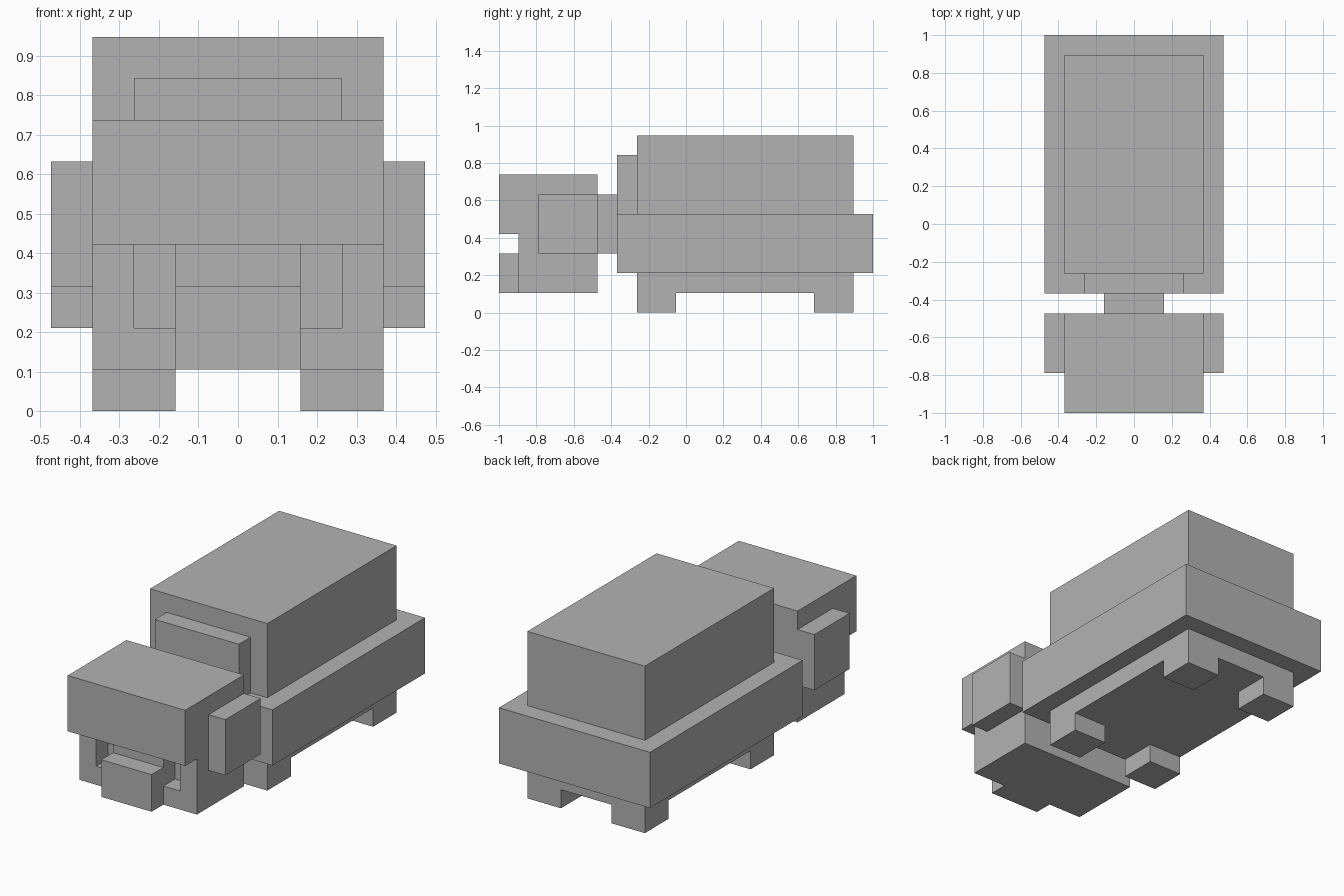
import bpy
from mathutils import Vector

cube = bpy.data.objects.get("Cube")
if cube:
    bpy.data.objects.remove(cube, do_unlink=True)

U = 2 / 19  # one block: the whole model is 19 blocks long

grey = bpy.data.materials.new("plain_grey")
grey.use_nodes = True
grey.diffuse_color = (0.45, 0.45, 0.45, 1)
grey.node_tree.nodes["Principled BSDF"].inputs["Base Color"].default_value = grey.diffuse_color


def box(name, x, y, z):
    """Box from (low, high) ranges given in blocks."""
    bpy.ops.mesh.primitive_cube_add(size=1)
    obj = bpy.context.object
    obj.name = obj.data.name = name
    low, high = (Vector(corner) * U for corner in zip(x, y, z))
    for v in obj.data.vertices:
        v.co = (low + high) / 2 + v.co * (high - low)
    obj.data.materials.append(grey)
    return obj


def mirror(x):
    return (-x[1], -x[0])


def carve(obj, cuts):
    """Cut each box range out of the object."""
    for cut in cuts:
        cutter = box("cutter", *cut)
        cutter.hide_render = True
        mod = obj.modifiers.new("carve", "BOOLEAN")
        mod.operation = "DIFFERENCE"
        mod.solver = "EXACT"
        mod.object = cutter
        bpy.context.view_layer.objects.active = obj
        bpy.ops.object.modifier_apply(modifier=mod.name)
        bpy.data.objects.remove(cutter, do_unlink=True)


# Shell: wide rim, domed block and raised front plate
box("shell_rim", (-4.5, 4.5), (-3.5, 9.5), (2, 5))
box("shell_top", (-3.5, 3.5), (-2.5, 8.5), (5, 9))
box("shell_front_plate", (-2.5, 2.5), (-3.5, -2.5), (5, 8))

# Belly with four stubby legs left by two crossing channels
belly = box("belly_and_legs", (-3.5, 3.5), (-2.5, 8.5), (0, 2))
carve(belly, [((-1.5, 1.5), (-4, 10), (-1, 1)),
              ((-5, 5), (-0.5, 6.5), (-1, 1))])

# Neck
box("neck", (-1.5, 1.5), (-4.5, -3.5), (3, 6))

# Head: overhanging brow, open mouth over a narrow jaw, sunken eyes
head = box("head", (-3.5, 3.5), (-9.5, -4.5), (1, 7))
jaw_side, eye = (1.5, 5), (1.5, 2.5)
cuts = [((-5, 5), (-10, -8.5), (3, 4))]
for flip in (tuple, mirror):
    cuts.append((flip(jaw_side), (-10, -8.5), (0, 4)))
    cuts.append((flip(eye), (-9, -7.5), (2, 4)))
carve(head, cuts)

# Cheek flaps on both sides of the head
for name, flip in (("left_cheek", tuple), ("right_cheek", mirror)):
    box(name, flip((3.5, 4.5)), (-7.5, -4.5), (3, 6))
